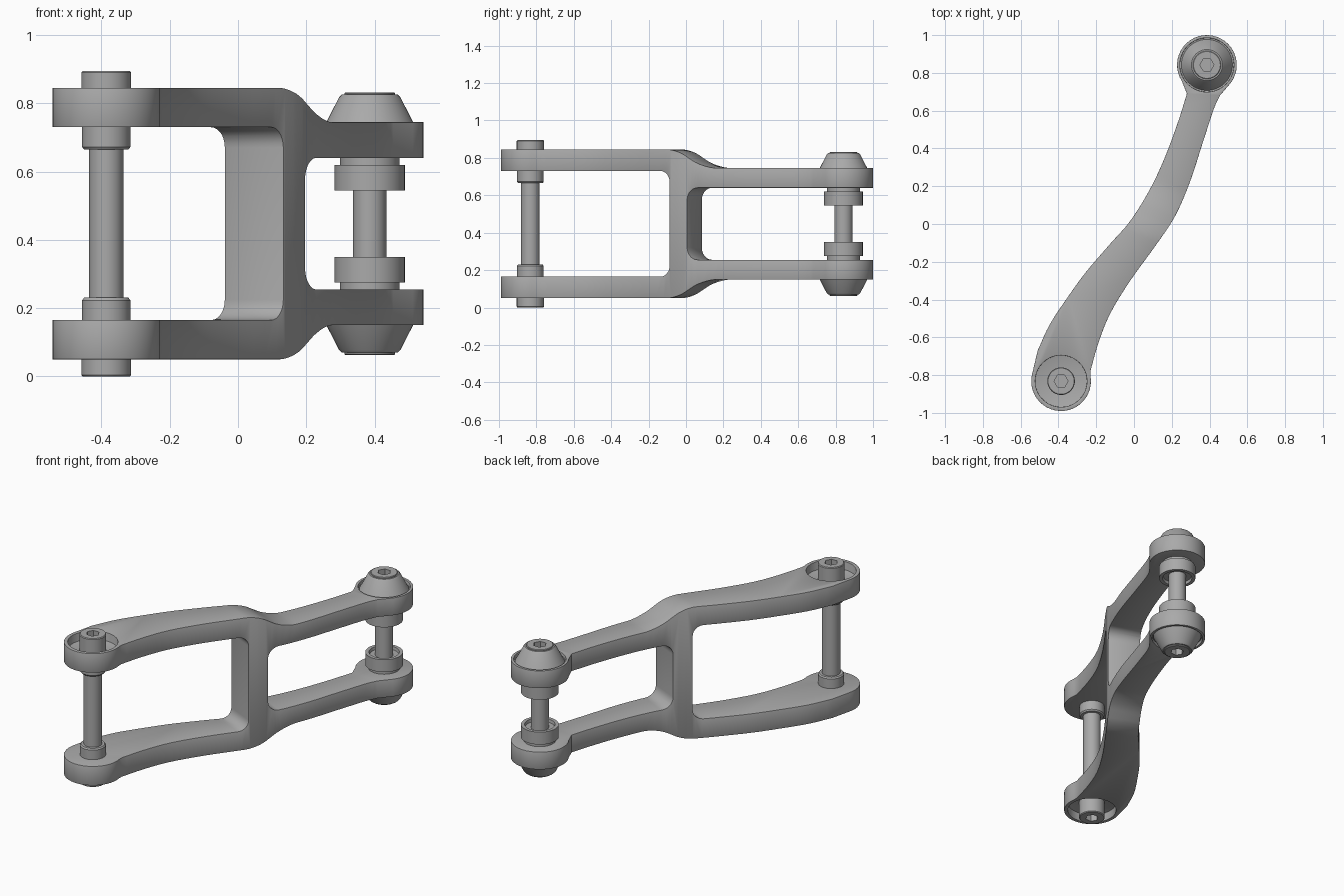
import bpy, bmesh, math
from mathutils import Vector, Matrix

if "Cube" in bpy.data.objects:
    bpy.data.objects.remove(bpy.data.objects["Cube"])

MID = 0.4475                        # height of the mirror plane
FRONT = Vector((-0.386, -0.832))    # pin centres
BACK = Vector((0.386, 0.842))
END_R = 0.158

metal = bpy.data.materials.new("grey_metal")
metal.use_nodes = True
metal.diffuse_color = (0.4, 0.4, 0.4, 1)
metal.node_tree.nodes["Principled BSDF"].inputs["Base Color"].default_value = (0.4, 0.4, 0.4, 1)


def make_object(name, bm):
    bmesh.ops.recalc_face_normals(bm, faces=bm.faces[:])
    mesh = bpy.data.meshes.new(name)
    bm.to_mesh(mesh)
    bm.free()
    mesh.materials.append(metal)
    obj = bpy.data.objects.new(name, mesh)
    bpy.context.collection.objects.link(obj)
    return obj


def activate(obj):
    bpy.ops.object.select_all(action="DESELECT")
    obj.select_set(True)
    bpy.context.view_layer.objects.active = obj


def prism(name, points, direction):
    bm = bmesh.new()
    face = bm.faces.new([bm.verts.new(p) for p in points])
    out = bmesh.ops.extrude_face_region(bm, geom=[face])["geom"]
    verts = [v for v in out if isinstance(v, bmesh.types.BMVert)]
    bmesh.ops.translate(bm, vec=direction, verts=verts)
    return make_object(name, bm)


def boolean(obj, cutter, operation="DIFFERENCE"):
    mod = obj.modifiers.new("cut", "BOOLEAN")
    mod.operation, mod.object, mod.solver = operation, cutter, "EXACT"
    activate(obj)
    bpy.ops.object.modifier_apply(modifier=mod.name)
    bpy.data.objects.remove(cutter)


def smooth(obj):
    activate(obj)
    bpy.ops.object.shade_smooth_by_angle(angle=math.radians(32))


def arc(centre, radius, start, end, steps):
    angles = [math.radians(start + (end - start) * i / steps) for i in range(steps + 1)]
    return [centre + Vector((math.cos(a), math.sin(a))) * radius for a in angles]


def spline(points, steps=4):
    """Smooth curve through the points."""
    p = [Vector(q) for q in points]
    p = [2 * p[0] - p[1]] + p + [2 * p[-1] - p[-2]]
    out = []
    for a, b, c, d in zip(p, p[1:], p[2:], p[3:]):
        for i in range(steps):
            t = i / steps
            out.append(b + (c - a) * t / 2 + (2 * a - 5 * b + 4 * c - d) * t * t / 2
                       + (3 * b - a - 3 * c + d) * t ** 3 / 2)
    return out + [p[-2]]


def rounded(corners, steps=7):
    """Closed polygon; each corner is (u, h, setback)."""
    out = []
    for i, (u, h, r) in enumerate(corners):
        c = Vector((u, h))
        if r == 0:
            out.append(c)
            continue
        a = c + (Vector(corners[i - 1][:2]) - c).normalized() * r
        b = c + (Vector(corners[(i + 1) % len(corners)][:2]) - c).normalized() * r
        a2, b2 = a.lerp(c, 0.55), b.lerp(c, 0.55)
        for k in range(steps + 1):
            t = k / steps
            s = 1 - t
            out.append(a * s ** 3 + a2 * 3 * s * s * t + b2 * 3 * s * t * t + b * t ** 3)
    return out


def lathe(name, profile, centre, closed=False, steps=48):
    bm = bmesh.new()
    verts = [bm.verts.new((r, 0, h)) for r, h in profile]
    edges = [bm.edges.new(e) for e in zip(verts, verts[1:])]
    if closed:
        edges.append(bm.edges.new((verts[-1], verts[0])))
    bmesh.ops.spin(bm, geom=verts + edges, cent=(0, 0, 0), axis=(0, 0, 1),
                   angle=2 * math.pi, steps=steps)
    bmesh.ops.remove_doubles(bm, verts=bm.verts[:], dist=1e-5)
    bmesh.ops.translate(bm, vec=(centre.x, centre.y, MID), verts=bm.verts[:])
    return make_object(name, bm)


def disc_cutter(centre, radius, low, high, sides, turn=0):
    points = arc(centre, radius, turn, turn + 360, sides)[:-1]
    return prism("cutter", [(p.x, p.y, low) for p in points], (0, 0, high - low))


# Link arm: S-shaped plan outline
right_side = spline([(-0.231, -0.78), (-0.19, -0.635), (-0.127, -0.476), (-0.02, -0.30),
                     (0.11, -0.12), (0.215, 0.037), (0.296, 0.222), (0.365, 0.434),
                     (0.423, 0.61), (0.455, 0.68)])
left_side = spline([(0.28, 0.69), (0.233, 0.54), (0.164, 0.354), (0.085, 0.185),
                    (-0.02, 0.016), (-0.127, -0.106), (-0.254, -0.254), (-0.35, -0.386),
                    (-0.445, -0.53), (-0.51, -0.67)])
outline = (right_side + arc(BACK, END_R, -37, 213, 28)
           + left_side + arc(FRONT, END_R, 164, 370, 24))
arm = prism("link_arm", [(p.x, p.y, -0.2) for p in outline], (0, 0, 1.4))

# Side profile, an H laid along the line between the pins
upper = [(-1.3, 0.2825, 0), (-1.3, 0.3975, 0), (0.02, 0.3975, 0.06), (0.19, 0.2975, 0.08),
         (1.3, 0.2975, 0), (1.3, 0.1925, 0), (0.088, 0.1925, 0.065)]
lower = [(u, -h, r) for u, h, r in reversed(upper)]
inner = [(-0.024, -0.2825, 0.06), (-0.024, 0.2825, 0.06)]
axis = (BACK - FRONT).normalized()
side = Vector((axis.y, -axis.x, 0))
profile = [Vector((axis.x * p.x, axis.y * p.x, MID + p.y)) - side
           for p in rounded(upper + lower + inner)]
boolean(arm, prism("profile_cutter", profile, side * 2), "INTERSECT")

# Shallow seats for the pin heads and caps
for sign in (1, -1):
    for centre, face, depth, radius in ((FRONT, 0.3975, 0.05, 0.137),
                                        (BACK, 0.2975, 0.02, 0.143)):
        a, b = sorted((MID + sign * (face - depth), MID + sign * (face + 0.1)))
        boolean(arm, disc_cutter(centre, radius, a, b, 40))

bevel = arm.modifiers.new("edge_bevel", "BEVEL")
bevel.width, bevel.segments = 0.007, 2
bevel.limit_method, bevel.angle_limit = "ANGLE", math.radians(50)
activate(arm)
bpy.ops.object.modifier_apply(modifier=bevel.name)
smooth(arm)


# Pins: shaft with a socketed head at each end
def pin(name, half, centre):
    obj = lathe(name, half + [(r, -h) for r, h in reversed(half)], centre)
    top = half[0][1]
    for sign in (1, -1):
        a, b = sorted((MID + sign * (top - 0.04), MID + sign * (top + 0.05)))
        boolean(obj, disc_cutter(centre, 0.037, a, b, 6))
    smooth(obj)


pin("front_pin", [(0, 0.4475), (0.069, 0.4475), (0.073, 0.443), (0.073, 0.34), (0.05, 0.34)], FRONT)
pin("back_pin", [(0, 0.385), (0.071, 0.385), (0.074, 0.382), (0.074, 0.34), (0.049, 0.34)], BACK)

# Rings around the pins, mirrored top and bottom
rings = {
    "front_spacer": (FRONT, [(0.045, 0.29), (0.071, 0.29), (0.071, 0.225),
                             (0.065, 0.217), (0.045, 0.217)]),
    "back_bearing": (BACK, [(0.045, 0.2), (0.087, 0.2), (0.087, 0.1725), (0.103, 0.1725),
                            (0.103, 0.0975), (0.083, 0.0975), (0.08, 0.115), (0.045, 0.115)]),
    "back_cap": (BACK, [(0.045, 0.27), (0.135, 0.27), (0.135, 0.285), (0.127, 0.2975),
                        (0.09, 0.37), (0.082, 0.378), (0.045, 0.378)]),
}
for name, (centre, loop) in rings.items():
    for sign, label in ((1, "upper"), (-1, "lower")):
        smooth(lathe(label + "_" + name, [(r, sign * h) for r, h in loop], centre, True))
